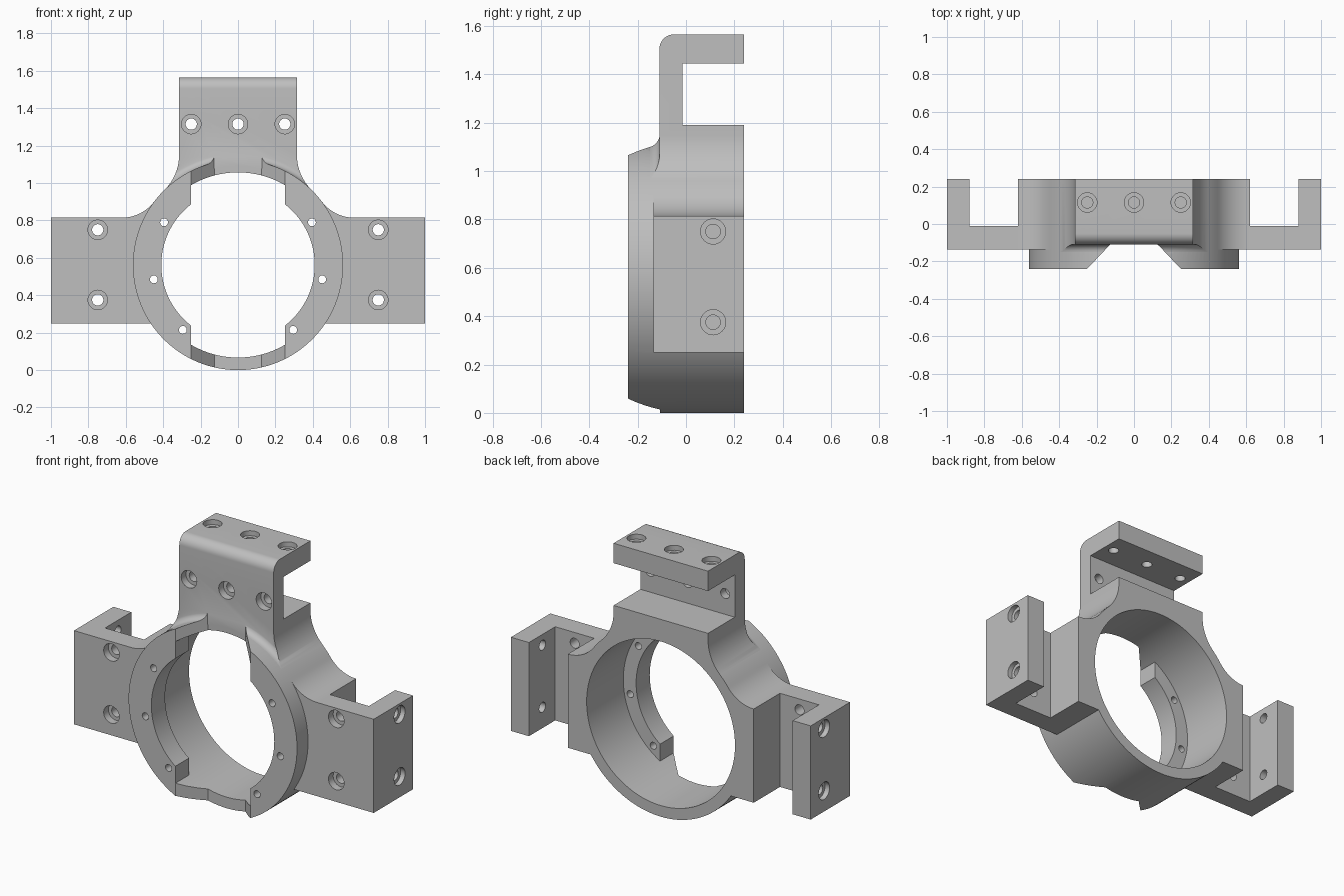
import bpy, bmesh, math
from mathutils import Matrix, Vector

cube = bpy.data.objects.get("Cube")
if cube:
    bpy.data.objects.remove(cube, do_unlink=True)

R = CZ = 0.562            # ring outer radius and centre height
BORE, LIP = 0.495, 0.41   # bore radius and front lip radius
SUNK = 0.53               # radius where tower and arms end inside the ring wall
FRONT, BACK, SEAT = -0.24, 0.24, -0.11
ROUGH = 0.3               # untrimmed depth of all parts
SEG = 128

grey = bpy.data.materials.new("plain_grey")
grey.use_nodes = True
grey.diffuse_color = (0.52, 0.52, 0.52, 1)
grey.node_tree.nodes["Principled BSDF"].inputs["Base Color"].default_value = (0.52, 0.52, 0.52, 1)


def finish(name, bm):
    bmesh.ops.recalc_face_normals(bm, faces=bm.faces)
    if bm.calc_volume(signed=True) < 0:
        bmesh.ops.reverse_faces(bm, faces=bm.faces)
    mesh = bpy.data.meshes.new(name)
    bm.to_mesh(mesh)
    bm.free()
    mesh.materials.append(grey)
    obj = bpy.data.objects.new(name, mesh)
    bpy.context.collection.objects.link(obj)
    return obj


def prism(name, outline, axis, lo, hi):
    """Extrude a 2D outline along an axis."""
    place = {"x": lambda a, b, t: (t, a, b),
             "y": lambda a, b, t: (a, t, b),
             "z": lambda a, b, t: (a, b, t)}[axis]
    bm = bmesh.new()
    ends = [[bm.verts.new(place(a, b, t)) for a, b in outline] for t in (lo, hi)]
    for end in ends:
        bm.faces.new(end)
    for i in range(len(outline)):
        j = (i + 1) % len(outline)
        bm.faces.new((ends[0][i], ends[0][j], ends[1][j], ends[1][i]))
    return finish(name, bm)


def rod(name, start, end, radius, seg=32):
    """Cylinder between two points."""
    a, b = Vector(start), Vector(end)
    turn = (b - a).to_track_quat("Z", "Y").to_matrix().to_4x4()
    bm = bmesh.new()
    bmesh.ops.create_cone(bm, cap_ends=True, segments=seg, radius1=radius, radius2=radius,
                          depth=(b - a).length, matrix=Matrix.Translation((a + b) / 2) @ turn)
    return finish(name, bm)


def combine(target, tool, operation):
    """Apply a boolean and discard the tool."""
    mod = target.modifiers.new("boolean", "BOOLEAN")
    mod.operation, mod.object, mod.solver = operation, tool, "EXACT"
    graph = bpy.context.evaluated_depsgraph_get()
    result = bpy.data.meshes.new_from_object(target.evaluated_get(graph))
    target.modifiers.clear()
    target.data = result
    bpy.data.objects.remove(tool, do_unlink=True)


def arc(cx, cz, r, start, end, n):
    return [(cx + r * math.cos(start + (end - start) * i / n),
             cz + r * math.sin(start + (end - start) * i / n)) for i in range(n + 1)]


def rect(x0, x1, y0, y1):
    return [(x0, y0), (x1, y0), (x1, y1), (x0, y1)]


def fillet_radius(a, b):
    """Radius of a fillet tangent to the ring and to the line at distance b."""
    return (a * a + b * b - R * R) / (2 * (R - b))


def screw_hole(target, point, direction, head):
    """Through hole with a counterbore."""
    p, d = Vector(point), Vector(direction)
    combine(target, rod("hole_cutter", p - d * 0.02, p + d * 0.16, 0.03), "DIFFERENCE")
    combine(target, rod("head_cutter", p - d * 0.02, p + d * head, 0.052), "DIFFERENCE")


def cut_notch(target):
    """Tapered front notch, its floor just behind the tower face."""
    floor = SEAT + 0.003
    outline = [(-0.279, -0.27), (-0.125, floor), (0.125, floor), (0.279, -0.27)]
    combine(target, prism("notch_cutter", outline, "z", -0.1, 1.4), "DIFFERENCE")


# Ring with bore, lip opening, lip gaps and notch
body = rod("ring_bracket", (0, FRONT, CZ), (0, ROUGH, CZ), R, SEG)
combine(body, rod("bore_cutter", (0, SEAT, CZ), (0, 0.4, CZ), BORE, SEG), "DIFFERENCE")
combine(body, rod("lip_cutter", (0, -0.4, CZ), (0, 0.45, CZ), LIP, SEG), "DIFFERENCE")
gap = rod("gap_cutter", (0, -0.4, CZ), (0, -0.05, CZ), BORE, SEG)
combine(gap, prism("gap_trim", rect(-0.25, 0.25, -0.5, 0.35), "z", -0.2, 1.4), "INTERSECT")
combine(body, gap, "DIFFERENCE")
cut_notch(body)

# Small revolved blend at the foot of the tower
blend_r, face = 0.04, SEAT + 0.001
profile = [(SUNK - 0.02, SEAT + 0.03), (SUNK - 0.02, face - blend_r)]
profile += arc(R + blend_r, face - blend_r, blend_r, math.pi, math.pi / 2, 8)
profile += [(R + blend_r, SEAT + 0.03)]
bm = bmesh.new()
loops = []
for k in range(SEG):
    t = 2 * math.pi * k / SEG
    loops.append([bm.verts.new((r * math.cos(t), y, CZ + r * math.sin(t))) for r, y in profile])
for k in range(SEG):
    a, b = loops[k], loops[(k + 1) % SEG]
    for i in range(len(profile)):
        j = (i + 1) % len(profile)
        bm.faces.new((a[i], a[j], b[j], b[i]))
blend = finish("tower_foot_blend", bm)
cut_notch(blend)

# Tower: hooked side profile trimmed by a front outline with concave flanks
hook = [(ROUGH, 0.8), (SEAT, 0.8)] + arc(SEAT + 0.06, 1.505, 0.06, math.pi, math.pi / 2, 12)
hook += [(ROUGH, 1.565), (ROUGH, 1.445), (-0.015, 1.445), (-0.015, 1.19), (ROUGH, 1.19)]
tower = prism("tower", hook, "x", -0.7, 0.7)
combine(tower, blend, "UNION")
half, rise = 0.315, 0.588
rt = fillet_radius(rise, half)
lean = math.atan2(rise, half + rt)
flank = arc(half + rt, CZ + rise, rt, math.pi, math.pi + lean, 20)
outline = ([(-half, 1.7), (half, 1.7)] + flank + arc(0, CZ, SUNK, lean, math.pi - lean, 40)
           + [(-x, z) for x, z in reversed(flank)])
combine(tower, prism("tower_trim", outline, "y", -0.4, 0.5), "INTERSECT")
combine(body, tower, "UNION")

# Side arms with a rear pocket
low, high, inner = 0.25, 0.815, 0.62
ra = fillet_radius(inner, high - CZ)
tilt = math.atan2(high - CZ + ra, inner)
drop = math.asin((low - CZ) / SUNK)
arm_outline = (arc(0, CZ, SUNK, drop, tilt, 30)
               + arc(inner, high + ra, ra, math.pi + tilt, 1.5 * math.pi, 20)
               + [(1, high), (1, low)])
arms = []
for s in (-1, 1):
    arm = prism("arm", [(s * x, z) for x, z in arm_outline], "y", -0.135, ROUGH)
    pocket = rect(s * inner, s * 0.88, -0.01, 0.4)
    combine(arm, prism("pocket_cutter", pocket, "z", 0, 1.2), "DIFFERENCE")
    arms.append(arm)
combine(arms[0], arms[1], "UNION")
combine(body, arms[0], "UNION")

# Common flat back
combine(body, prism("back_cutter", rect(-1.5, 1.5, BACK, 0.6), "z", -0.5, 2), "DIFFERENCE")

# Arm, lip and tower holes
for s in (-1, 1):
    for z in (0.375, 0.75):
        screw_hole(body, (s * 0.75, -0.135, z), (0, 1, 0), 0.045)
        screw_hole(body, (s, 0.112, z), (-s, 0, 0), 0.03)
    for x, z in ((0.395, 0.79), (0.45, 0.485), (0.295, 0.215)):
        combine(body, rod("pin_cutter", (s * x, -0.3, z), (s * x, 0, z), 0.021, 24), "DIFFERENCE")
for x in (-0.25, 0, 0.25):
    screw_hole(body, (x, SEAT, 1.315), (0, 1, 0), 0.045)
    screw_hole(body, (x, 0.115, 1.565), (0, 0, -1), 0.03)

# Shading
body.data.materials.clear()
body.data.materials.append(grey)
bpy.ops.object.select_all(action="DESELECT")
body.select_set(True)
bpy.context.view_layer.objects.active = body
bpy.ops.object.shade_smooth_by_angle(angle=math.radians(25))
